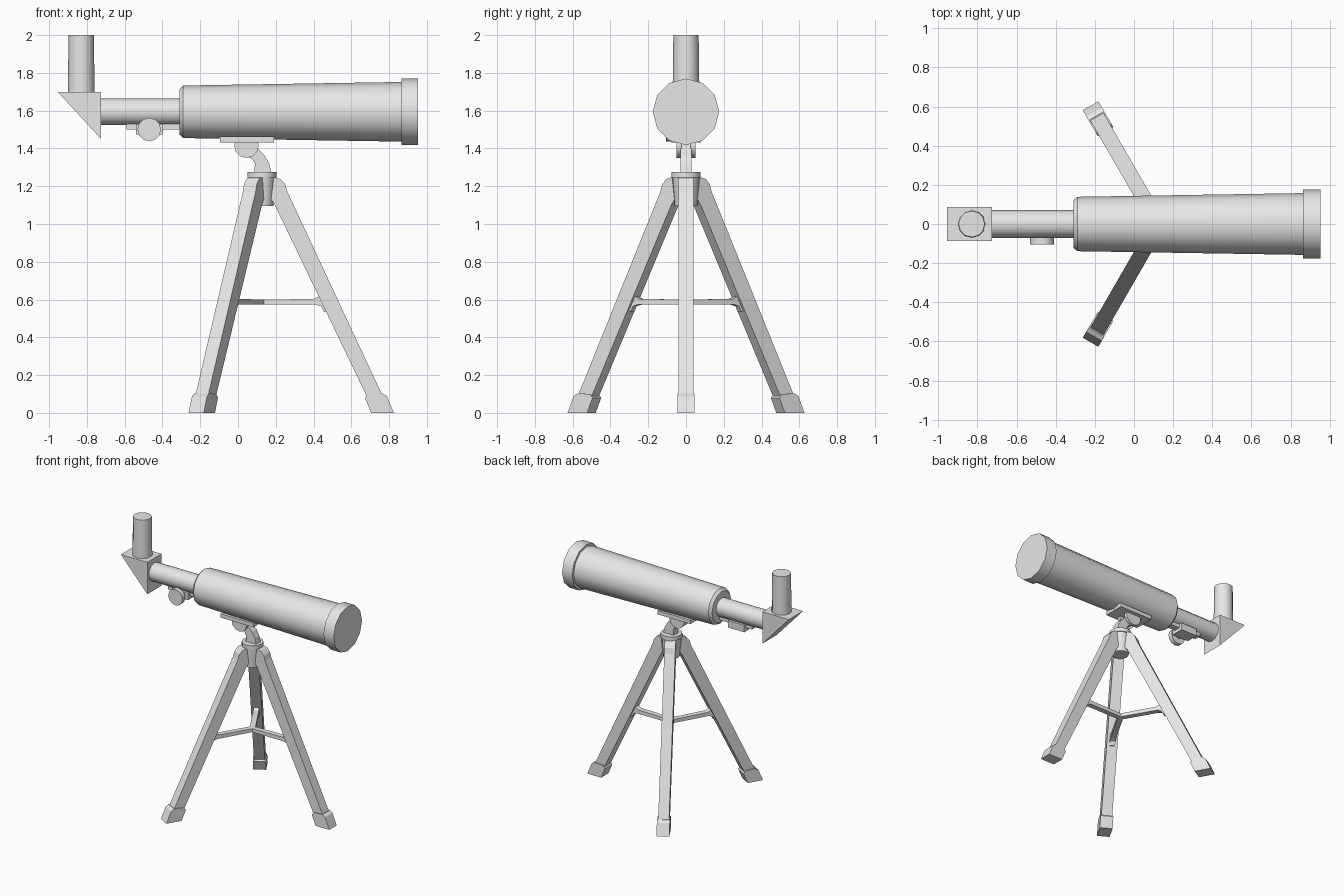
import bpy, bmesh, math
from mathutils import Matrix, Vector

cube = bpy.data.objects.get("Cube")
if cube:
    bpy.data.objects.remove(cube, do_unlink=True)

GREY = (0.8, 0.8, 0.8, 1)
mat = bpy.data.materials.new("light grey")
mat.use_nodes = True
mat.diffuse_color = GREY
mat.node_tree.nodes["Principled BSDF"].inputs["Base Color"].default_value = GREY

HUB_X = 0.127
AXIS_Z = 1.594


def finish(name, bm, smooth=False):
    bmesh.ops.recalc_face_normals(bm, faces=bm.faces)
    mesh = bpy.data.meshes.new(name)
    bm.to_mesh(mesh)
    bm.free()
    mesh.materials.append(mat)
    ob = bpy.data.objects.new(name, mesh)
    bpy.context.collection.objects.link(ob)
    if smooth:
        bpy.ops.object.select_all(action='DESELECT')
        ob.select_set(True)
        bpy.context.view_layer.objects.active = ob
        bpy.ops.object.shade_smooth_by_angle(angle=math.radians(35))
    return ob


def lathe(name, profile, origin, axis, sides=12, smooth=True):
    """Rings of (distance along axis, radius), capped at both ends."""
    bm = bmesh.new()
    turn = Vector((0, 0, 1)).rotation_difference(Vector(axis)).to_matrix()
    rings = []
    for d, r in profile:
        ring = []
        for i in range(sides):
            a = math.tau * i / sides
            p = turn @ Vector((r * math.cos(a), r * math.sin(a), d))
            ring.append(bm.verts.new(p + Vector(origin)))
        rings.append(ring)
    for a, b in zip(rings, rings[1:]):
        for i in range(sides):
            j = (i + 1) % sides
            bm.faces.new((a[i], a[j], b[j], b[i]))
    bm.faces.new(rings[0])
    bm.faces.new(rings[-1])
    return finish(name, bm, smooth)


def slab(name, outline, y0, y1, angle=0, smooth=False):
    """Side outline in x and z, extruded along y and turned about the hub."""
    bm = bmesh.new()
    face = bm.faces.new([bm.verts.new((x, y0, z)) for x, z in outline])
    out = bmesh.ops.extrude_face_region(bm, geom=[face])
    moved = [v for v in out["geom"] if isinstance(v, bmesh.types.BMVert)]
    bmesh.ops.translate(bm, verts=moved, vec=(0, y1 - y0, 0))
    bmesh.ops.rotate(bm, verts=bm.verts, cent=(HUB_X, 0, 0),
                     matrix=Matrix.Rotation(math.radians(angle), 3, 'Z'))
    return finish(name, bm, smooth)


def box(name, x0, x1, y0, y1, z0, z1):
    return slab(name, [(x0, z0), (x1, z0), (x1, z1), (x0, z1)], y0, y1)


# Optical tube
along = (1, 0, 0)
lathe("main_tube", [(-0.31, 0.12), (-0.29, 0.139), (0.87, 0.158)], (0, 0, AXIS_Z), along)
lathe("front_cap", [(0.865, 0.176), (0.953, 0.176)], (0, 0, AXIS_Z), along)
lathe("focus_tube", [(-0.74, 0.071), (-0.29, 0.071)], (0, 0, AXIS_Z), along)

# Diagonal and eyepiece
slab("diagonal_prism", [(-0.955, 1.7), (-0.725, 1.7), (-0.725, 1.45)], -0.088, 0.088)
lathe("eyepiece", [(1.69, 0.071), (2.0, 0.067)], (-0.83, 0, 0), (0, 0, 1))

# Focuser
box("focus_rail", -0.59, -0.3, -0.025, 0.025, 1.5, 1.535)
box("focus_block", -0.54, -0.4, -0.05, 0.05, 1.475, 1.53)
lathe("focus_knob", [(-0.105, 0.062), (-0.07, 0.062)], (-0.47, 0, 1.5), (0, 1, 0))
lathe("knob_shaft", [(-0.075, 0.02), (0, 0.02)], (-0.47, 0, 1.5), (0, 1, 0))

# Mount head
box("mount_plate", -0.095, 0.19, -0.08, 0.08, 1.432, 1.462)
for side in (-1, 1):
    ys = sorted((side * 0.025, side * 0.05))
    lathe("pivot_cheek", [(y, 0.065) for y in ys], (0.045, 0, 1.415), (0, 1, 0))
slab("mount_elbow",
     [(0.0, 1.41), (0.045, 1.355), (0.075, 1.345), (0.09, 1.32), (0.085, 1.26),
      (0.18, 1.26), (0.165, 1.32), (0.14, 1.365), (0.105, 1.4), (0.06, 1.44)],
     -0.028, 0.028)

# Tripod hub
lathe("hub_flange", [(1.245, 0.078), (1.275, 0.078)], (HUB_X, 0, 0), (0, 0, 1))
lathe("hub", [(1.095, 0.06), (1.25, 0.071)], (HUB_X, 0, 0), (0, 0, 1))

# Legs, feet and spreader arms
for angle in (0, 120, 240):
    slab("leg",
         [(0.175, 1.13), (0.195, 1.1), (0.69, 0.07), (0.775, 0.07), (0.262, 1.17),
          (0.25, 1.21), (0.225, 1.238), (0.19, 1.248)],
         -0.039, 0.039, angle)
    slab("foot",
         [(0.705, 0), (0.825, 0), (0.788, 0.088), (0.765, 0.103), (0.69, 0.1),
          (0.672, 0.08)],
         -0.046, 0.046, angle)
    slab("spreader_arm",
         [(HUB_X, 0.573), (0.41, 0.573), (0.44, 0.565), (0.455, 0.535), (0.475, 0.54),
          (0.44, 0.622), (0.425, 0.615), (0.4, 0.603), (HUB_X, 0.6)],
         -0.02, 0.02, angle)
